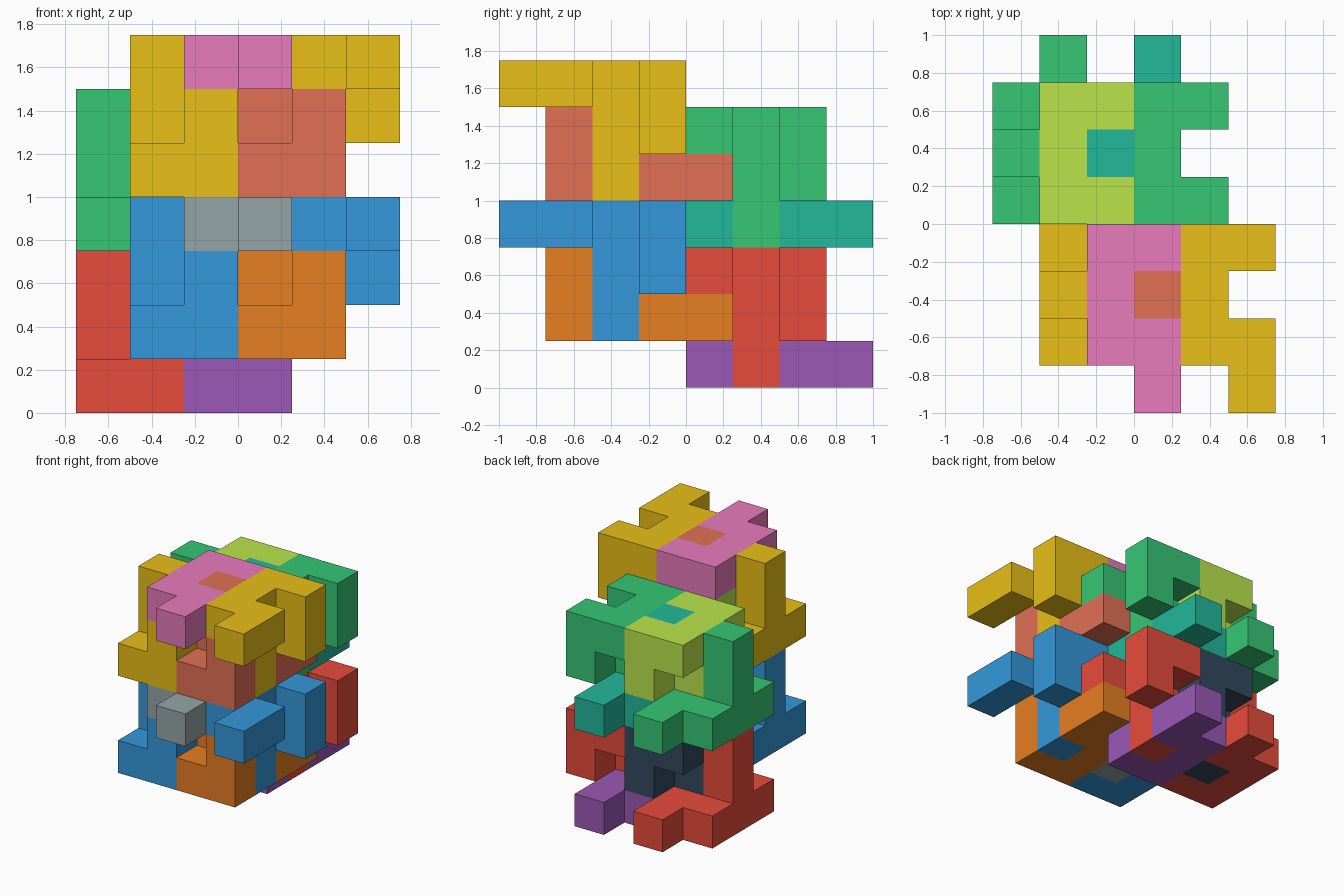
import bpy, bmesh
from mathutils import Vector

if "Cube" in bpy.data.objects:
    bpy.data.objects.remove(bpy.data.objects["Cube"])

CELL = 0.25
ORIGIN = Vector((-0.75, -1.0, 0.0))

# The pieces of one interlocking block, as unit cells in a 3x3x3 core plus arms
PARTS = {
    "left_tee": [(-1, 0, 0), (-1, 1, 0), (-1, 2, 0), (-1, 1, 1), (-1, 1, 2),
                 (0, 0, 0), (0, 0, 1), (0, 2, 0), (0, 3, 0)],
    "right_tee": [(2, 0, 2), (2, 1, 2), (2, 2, 2), (2, 1, 1), (2, 1, 0),
                  (3, 0, 2), (3, -1, 2), (3, 2, 2), (3, 2, 1)],
    "centre_post": [(1, 1, 0), (1, 1, 1), (1, 1, 2), (1, 0, 0), (1, 2, 0),
                    (2, 0, 0), (2, 0, 1), (2, 2, 0), (2, 3, 0)],
    "top_hook": [(0, 0, 2), (0, 1, 2), (0, 2, 2), (1, 0, 2), (1, 2, 2),
                 (1, -1, 2), (1, 2, 1), (0, 1, 1), (0, 1, 0)],
}

# Each block: grid offset and colours of its tees, post and hook
BLOCKS = {
    "front_lower": ((2, 1, 1), "3498DB", "E67E22", "95A5A6"),
    "front_upper": ((2, 1, 4), "E8BF16", "E17055", "E87BBC"),
    "back_lower": ((1, 4, 0), "E74C3C", "9B59B6", "34495E"),
    "back_upper": ((1, 4, 3), "36C774", "22B89A", "BAE54B"),
}

AXES = [Vector(v) for v in ((1, 0, 0), (0, 1, 0), (0, 0, 1))]


def linear(hex_colour):
    rgb = [int(hex_colour[i:i + 2], 16) / 255 for i in (0, 2, 4)]
    return [c / 12.92 if c <= 0.04045 else ((c + 0.055) / 1.055) ** 2.4
            for c in rgb] + [1.0]


def make_material(name, hex_colour):
    mat = bpy.data.materials.new(name)
    mat.diffuse_color = linear(hex_colour)
    mat.use_nodes = True
    mat.node_tree.nodes["Principled BSDF"].inputs["Base Color"].default_value = mat.diffuse_color
    return mat


def make_piece(name, cells, offset, mat):
    """Skin the outside of a set of cells and merge its flat faces."""
    filled = set(cells)
    bm = bmesh.new()
    for cell in cells:
        mid = Vector(cell) + Vector(offset) + Vector((0.5, 0.5, 0.5))
        for a in range(3):
            for sign in (-1, 1):
                n = AXES[a] * sign
                if tuple(int(c + d) for c, d in zip(cell, n)) in filled:
                    continue
                u, v = AXES[(a + 1) % 3], AXES[(a + 2) % 3] * sign
                corners = [mid + (n + u * p + v * q) * 0.5
                           for p, q in ((-1, -1), (1, -1), (1, 1), (-1, 1))]
                bm.faces.new([bm.verts.new(ORIGIN + c * CELL) for c in corners])
    bmesh.ops.remove_doubles(bm, verts=bm.verts[:], dist=0.001)
    bmesh.ops.dissolve_limit(bm, angle_limit=0.01,
                             verts=bm.verts[:], edges=bm.edges[:])
    mesh = bpy.data.meshes.new(name)
    bm.to_mesh(mesh)
    bm.free()
    mesh.materials.append(mat)
    obj = bpy.data.objects.new(name, mesh)
    bpy.context.collection.objects.link(obj)


# Four identical interlocked blocks, differently coloured
for block, (offset, tee, post, hook) in BLOCKS.items():
    tee_mat = make_material(block + "_tee", tee)
    mats = {"left_tee": tee_mat, "right_tee": tee_mat,
            "centre_post": make_material(block + "_post", post),
            "top_hook": make_material(block + "_hook", hook)}
    for part, cells in PARTS.items():
        make_piece(block + "_" + part, cells, offset, mats[part])
